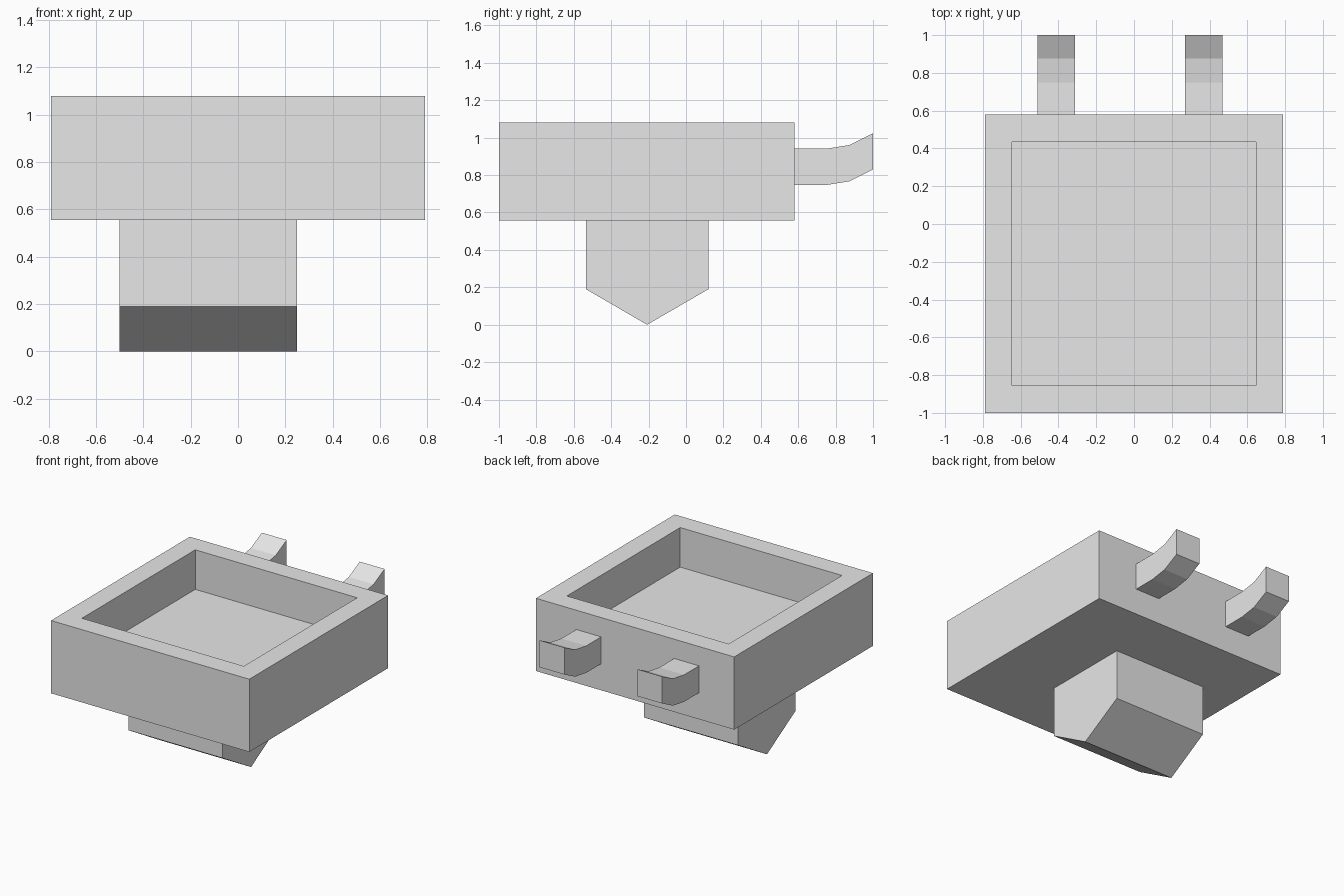
import bpy
import bmesh
from mathutils import Vector

cube = bpy.data.objects.get("Cube")
if cube:
    bpy.data.objects.remove(cube, do_unlink=True)

grey = bpy.data.materials.new("light_grey")
grey.use_nodes = True
colour = (0.8, 0.8, 0.8, 1.0)
grey.diffuse_color = colour
grey.node_tree.nodes["Principled BSDF"].inputs["Base Color"].default_value = colour


def finish(name, bm):
    bmesh.ops.recalc_face_normals(bm, faces=bm.faces)
    mesh = bpy.data.meshes.new(name)
    bm.to_mesh(mesh)
    bm.free()
    mesh.materials.append(grey)
    obj = bpy.data.objects.new(name, mesh)
    bpy.context.collection.objects.link(obj)
    return obj


def extrude_profile(name, profile, x0, x1):
    """Sweep a closed (y, z) outline from x0 to x1."""
    bm = bmesh.new()
    face = bm.faces.new([bm.verts.new((x0, y, z)) for y, z in profile])
    out = bmesh.ops.extrude_face_region(bm, geom=[face], use_keep_orig=True)
    moved = [g for g in out["geom"] if isinstance(g, bmesh.types.BMVert)]
    bmesh.ops.translate(bm, verts=moved, vec=(x1 - x0, 0, 0))
    return finish(name, bm)


# Square tray: a block whose top face is inset and pushed down
bm = bmesh.new()
bmesh.ops.create_cube(bm, size=1)
low, high = Vector((-0.79, -1.0, 0.556)), Vector((0.79, 0.58, 1.08))
bmesh.ops.scale(bm, vec=high - low, verts=bm.verts)
bmesh.ops.translate(bm, vec=(low + high) / 2, verts=bm.verts)
top = max(bm.faces, key=lambda f: f.calc_center_median().z)
bmesh.ops.inset_region(bm, faces=[top], thickness=0.205)
out = bmesh.ops.extrude_face_region(bm, geom=[top])
bmesh.ops.delete(bm, geom=[top], context="FACES_ONLY")
floor = [g for g in out["geom"] if isinstance(g, bmesh.types.BMVert)]
bmesh.ops.translate(bm, verts=floor, vec=(0, 0, -0.285))
finish("tray", bm)

# Off-centre foot with a wedge-shaped underside
extrude_profile(
    "wedge_foot",
    [(-0.535, 0.556), (-0.535, 0.19), (-0.208, 0), (0.12, 0.19), (0.12, 0.556)],
    -0.5, 0.25)

# Two upturned hooks on the back
lower = [(0.58, 0.747), (0.75, 0.747), (0.875, 0.767), (1.0, 0.83)]
upper = [(y, z + 0.194) for y, z in reversed(lower)]
for side, x0 in (("right", -0.51), ("left", 0.27)):
    extrude_profile(side + "_hook", lower + upper, x0, x0 + 0.198)
